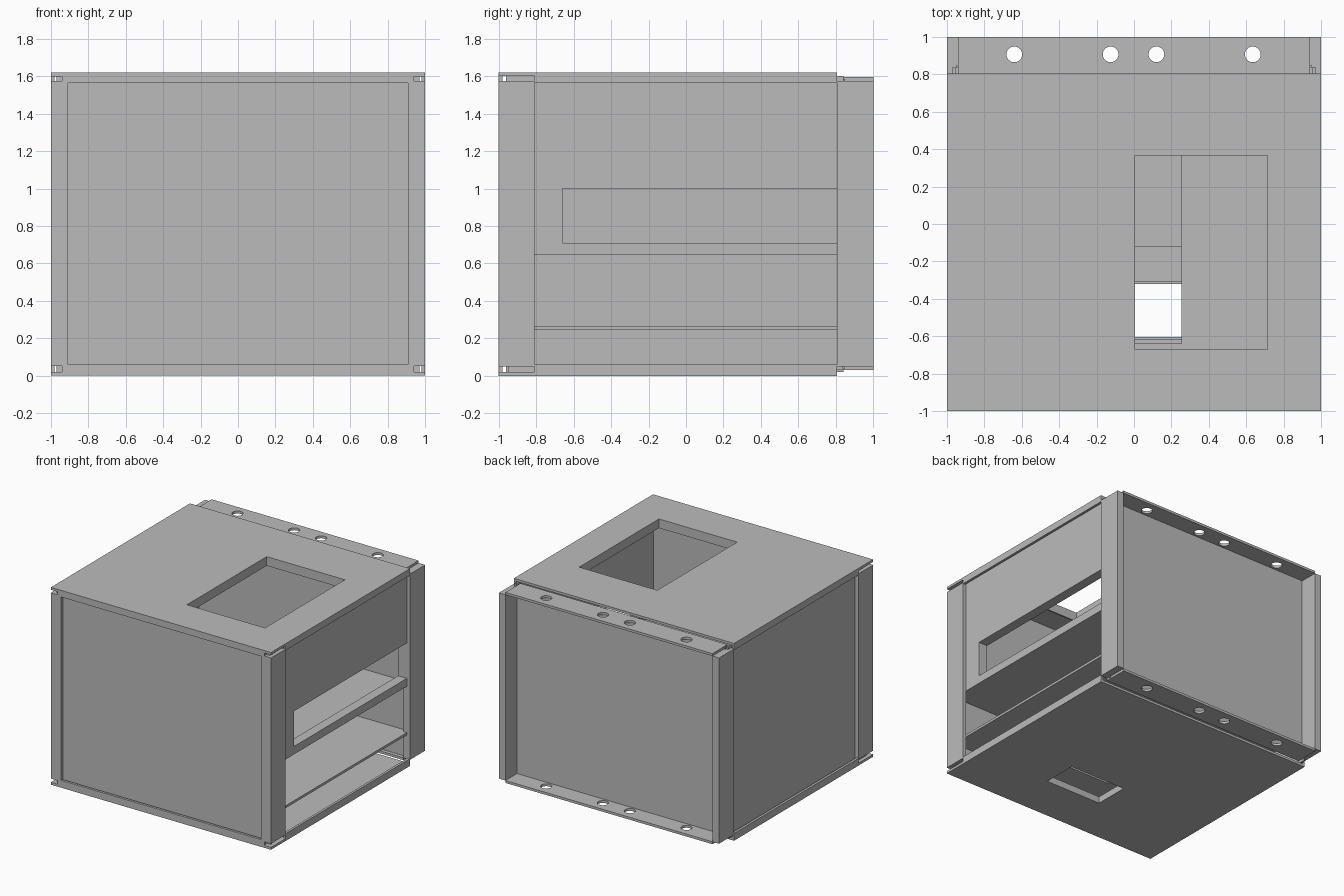
import bpy, bmesh
from mathutils import Vector

cube = bpy.data.objects.get("Cube")
if cube:
    bpy.data.objects.remove(cube, do_unlink=True)

GREY = (0.5, 0.5, 0.5, 1.0)
steel = bpy.data.materials.new("grey_steel")
steel.use_nodes = True
steel.diffuse_color = GREY
steel.node_tree.nodes["Principled BSDF"].inputs["Base Color"].default_value = GREY

H = 1.62       # overall height
T = 0.02       # sheet thickness
BACK = 0.805   # back edge of the top and bottom sheets
WALL = 0.97    # outer face of the side panels


def finish(name, bm):
    bmesh.ops.recalc_face_normals(bm, faces=bm.faces)
    mesh = bpy.data.meshes.new(name)
    bm.to_mesh(mesh)
    bm.free()
    mesh.materials.append(steel)
    obj = bpy.data.objects.new(name, mesh)
    bpy.context.collection.objects.link(obj)
    return obj


def box(name, lo, hi):
    bm = bmesh.new()
    bmesh.ops.create_cube(bm, size=1)
    lo, hi = Vector(lo), Vector(hi)
    for v in bm.verts:
        v.co = (lo + hi) / 2 + v.co * (hi - lo)
    return finish(name, bm)


def frame(name, axis, depth, outer, hole):
    """Sheet across the axis with a rectangular hole; rects are (u0, v0, u1, v1)."""
    bm = bmesh.new()

    def ring(rect, d):
        u0, v0, u1, v1 = rect
        verts = []
        for u, v in ((u0, v0), (u1, v0), (u1, v1), (u0, v1)):
            co = [u, v]
            co.insert(axis, d)
            verts.append(bm.verts.new(co))
        return verts

    loops = [ring(outer, depth[0]), ring(outer, depth[1]),
             ring(hole, depth[1]), ring(hole, depth[0])]
    for i in range(4):
        a, b = loops[i], loops[(i + 1) % 4]
        for k in range(4):
            n = (k + 1) % 4
            bm.faces.new((a[k], a[n], b[n], b[k]))
    return finish(name, bm)


def collar(name, axis, depth, hole):
    """Thin folded lip around a hole."""
    g = 0.012
    outer = (hole[0] - g, hole[1] - g, hole[2] + g, hole[3] + g)
    return frame(name, axis, depth, outer, hole)


# Top and bottom sheets with their openings
plan = (-1, -1, 1, BACK)
top_hole = (0.005, -0.67, 0.715, 0.365)
bottom_hole = (-0.165, -0.605, 0.345, -0.32)
frame("top_sheet", 2, (H - T, H), plan, top_hole)
collar("top_opening_lip", 2, (H - 0.075, H - T), top_hole)
frame("bottom_sheet", 2, (0, T), plan, bottom_hole)
collar("bottom_opening_lip", 2, (T, 0.055), bottom_hole)

# Folded edges of the top and bottom sheets
for name, z0, z1 in (("top", 1.565, H - T), ("bottom", T, 0.06)):
    box(name + "_front_flange", (-0.94, -1, z0), (0.94, -0.98, z1))
    for side, s in (("left", 1), ("right", -1)):
        xs = sorted((s, s * 0.98))
        box(f"{name}_{side}_flange", (xs[0], -0.81, z0), (xs[1], BACK, z1))

# Corner posts: angles in front, solid bars behind
for side, s in (("left", 1), ("right", -1)):
    def post(name, x, y0, y1):
        xs = sorted((s, s * x))
        box(f"{side}_{name}", (xs[0], y0, 0.05), (xs[1], y1, 1.575))
    post("front_post_face", 0.91, -1, -0.97)
    post("front_post_side", WALL, -0.97, -0.81)
    post("back_post", 0.94, BACK, 1)

# Front, back and closed side panels
box("front_panel", (-WALL, -0.96, T), (WALL, -0.945, H - T))
box("back_panel", (-0.95, 0.835, 0.04), (0.95, 0.85, 1.585))
box("right_panel", (-WALL, -0.95, T), (-WALL + 0.015, 0.84, H - T))

# Upper side panel with a long slot
slot = (-0.66, 0.71, BACK, 1.0)
frame("left_panel", 0, (WALL - 0.015, WALL), (-0.95, 0.665, 0.84, H - T), slot)
collar("slot_lip", 0, (0.89, WALL - 0.015), slot)

# Shelves with pass-through openings
shelf_plan = (-0.96, -0.95, WALL, 0.84)
frame("upper_shelf", 2, (0.645, 0.665), shelf_plan, (-0.3, -0.64, 0.255, 0.45))
frame("lower_shelf", 2, (0.245, 0.265), shelf_plan, (-0.3, -0.66, 0.4, -0.12))

# Back rails with four round holes each
bm = bmesh.new()
for x in (-0.64, -0.125, 0.12, 0.635):
    made = bmesh.ops.create_cone(bm, cap_ends=True, segments=32,
                                 radius1=0.042, radius2=0.042, depth=4)
    bmesh.ops.translate(bm, verts=made["verts"], vec=(x, 0.907, 0))
cutter = finish("hole_cutter", bm)
cutter.hide_render = True
for name, z in (("top_back_rail", 1.575), ("bottom_back_rail", 0.03)):
    rail = box(name, (-0.94, BACK, z), (0.94, 1, z + T))
    cut = rail.modifiers.new("holes", "BOOLEAN")
    cut.operation = "DIFFERENCE"
    cut.object = cutter
    bpy.context.view_layer.objects.active = rail
    bpy.ops.object.modifier_apply(modifier=cut.name)
bpy.data.objects.remove(cutter, do_unlink=True)
